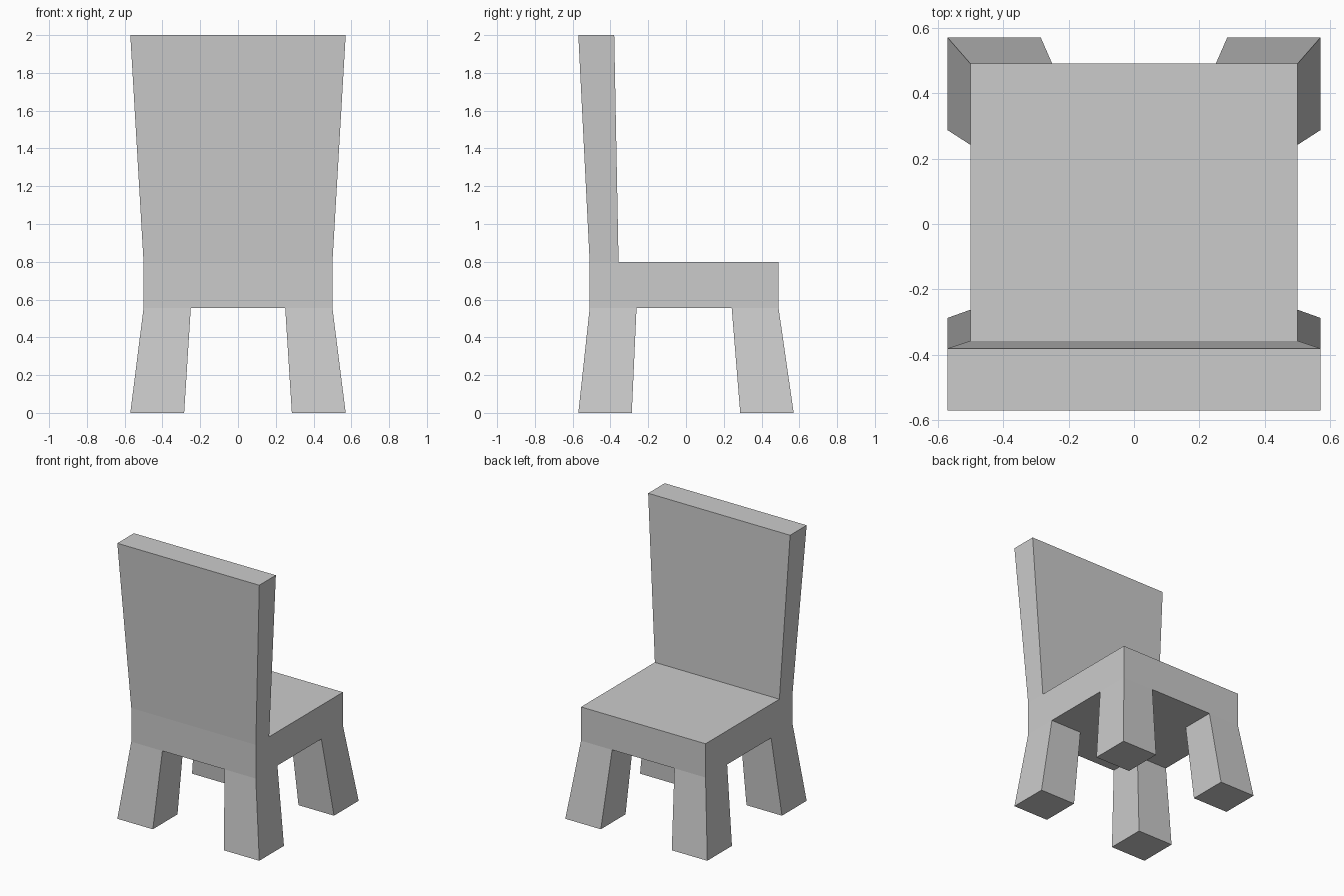
import bpy
import bmesh

if "Cube" in bpy.data.objects:
    bpy.data.objects.remove(bpy.data.objects["Cube"])


def tapered_block(name, low, high, open_end=None, mirror=False):
    """Block between two rectangles, each (x0, x1, y0, y1, z); open_end drops a hidden joint cap."""
    bm = bmesh.new()
    rings = []
    for x0, x1, y0, y1, z in (low, high):
        rings.append([bm.verts.new((x, y, z))
                      for x, y in ((x0, y0), (x1, y0), (x1, y1), (x0, y1))])
    bottom, top = rings
    for i in range(4):
        j = (i + 1) % 4
        bm.faces.new((bottom[i], bottom[j], top[j], top[i]))
    if open_end != "low":
        bm.faces.new(bottom[::-1])
    if open_end != "high":
        bm.faces.new(top)
    mesh = bpy.data.meshes.new(name)
    bm.to_mesh(mesh)
    bm.free()
    obj = bpy.data.objects.new(name, mesh)
    bpy.context.collection.objects.link(obj)
    if mirror:
        obj.modifiers.new("Mirror", "MIRROR").use_axis[0] = True
    return obj


SEAT_LOW, SEAT_TOP = 0.555, 0.80

# Thick square seat
tapered_block("seat", (-0.5, 0.5, -0.51, 0.49, SEAT_LOW), (-0.5, 0.5, -0.51, 0.49, SEAT_TOP))

# Backrest, flaring wider and leaning outwards towards the top
tapered_block("backrest", (-0.5, 0.5, -0.51, -0.357, SEAT_TOP),
              (-0.57, 0.57, -0.57, -0.38, 2.0), open_end="low")

# Splayed legs, mirrored across x
for name, foot_y, joint_y in (("legs_backrest_side", (-0.57, -0.287), (-0.51, -0.262)),
                              ("legs_open_side", (0.287, 0.57), (0.242, 0.49))):
    tapered_block(name, (0.285, 0.57, *foot_y, 0.0), (0.25, 0.5, *joint_y, SEAT_LOW),
                  open_end="high", mirror=True)
